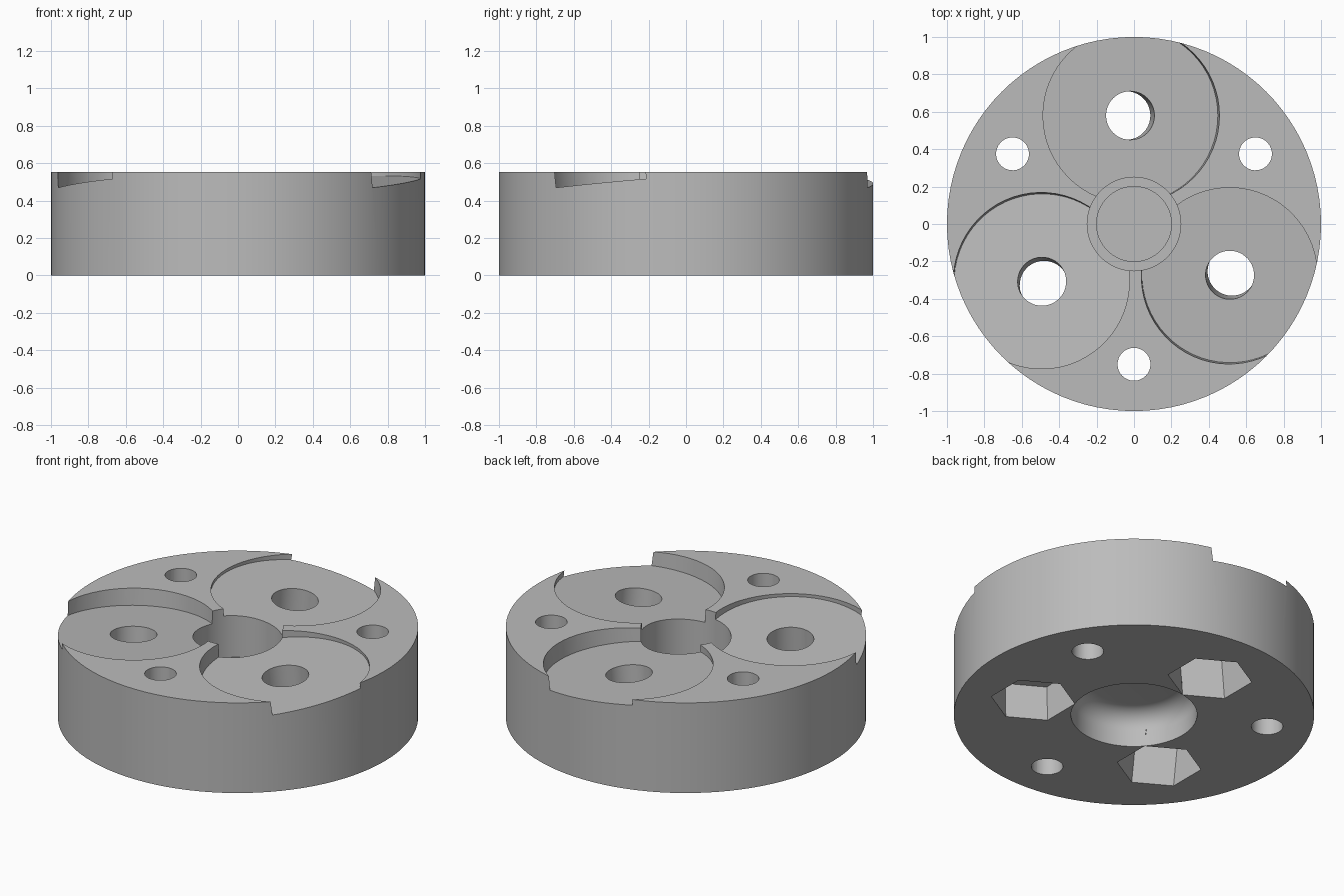
import bpy, bmesh, math
from mathutils import Matrix, Vector

old = bpy.data.objects.get("Cube")
if old:
    bpy.data.objects.remove(old, do_unlink=True)

HEIGHT = 0.552
TILT = math.radians(5)
POCKET_CENTRE = Vector((-0.02, 0.58, HEIGHT - 0.06))

grey = bpy.data.materials.new("plain grey")
grey.use_nodes = True
grey.diffuse_color = (0.5, 0.5, 0.5, 1)
grey.node_tree.nodes["Principled BSDF"].inputs["Base Color"].default_value = (0.5, 0.5, 0.5, 1)


def add_object(name, bm):
    bmesh.ops.recalc_face_normals(bm, faces=bm.faces[:])
    mesh = bpy.data.meshes.new(name)
    bm.to_mesh(mesh)
    bm.free()
    mesh.materials.append(grey)
    obj = bpy.data.objects.new(name, mesh)
    bpy.context.collection.objects.link(obj)
    return obj


def lathe(name, profile, steps):
    bm = bmesh.new()
    verts = [bm.verts.new((r, 0, z)) for r, z in profile]
    edges = [bm.edges.new(pair) for pair in zip(verts, verts[1:])]
    bmesh.ops.spin(bm, geom=verts + edges, cent=(0, 0, 0), axis=(0, 0, 1),
                   angle=math.tau, steps=steps, use_duplicate=False)
    bmesh.ops.remove_doubles(bm, verts=bm.verts[:], dist=0.0001)
    return add_object(name, bm)


def cutter(name, radius, low, high, sides, matrix):
    bm = bmesh.new()
    place = matrix @ Matrix.Translation((0, 0, (low + high) / 2))
    bmesh.ops.create_cone(bm, cap_ends=True, segments=sides, radius1=radius,
                          radius2=radius, depth=high - low, matrix=place)
    obj = add_object(name, bm)
    obj.hide_render = True
    return obj


# Disc with a rounded cup below and a stepped blind bore above
fillet = 0.11
cup = [(0.24 + fillet * math.sin(a), 0.1 + fillet * math.cos(a))
       for a in (i * math.pi / 16 for i in range(9))]
profile = ([(0, 0.21)] + cup +
           [(0.35, 0), (1, 0), (1, HEIGHT), (0.25, HEIGHT),
            (0.25, 0.25), (0.2, 0.25), (0.2, 0.23), (0, 0.23)])
disc = lathe("slotted_disc", profile, 96)

# Tilted pockets, bolt holes and hexagonal nut seats, with upright pin holes
tools = []
for i in range(3):
    turn = Matrix.Rotation(math.tau * i / 3, 4, 'Z')
    tilted = turn @ Matrix.Translation(POCKET_CENTRE) @ Matrix.Rotation(TILT, 4, 'Y')
    base = -POCKET_CENTRE.z
    hex_turn = tilted @ Matrix.Rotation(math.pi / 2, 4, 'Z')
    tools.append(cutter("pocket_cutter", 0.47, 0, 0.3, 64, tilted))
    tools.append(cutter("bolt_hole_cutter", 0.13, base - 0.1, 0.1, 40, tilted))
    tools.append(cutter("nut_seat_cutter", 0.235, base - 0.1, base + 0.24, 6, hex_turn
                        @ Matrix.Rotation(math.pi / 6 * 3, 4, 'Z')))
    pin = Matrix.Rotation(math.radians(30 + 120 * i), 4, 'Z') @ Matrix.Translation((0.75, 0, 0))
    tools.append(cutter("pin_hole_cutter", 0.088, -0.1, 0.7, 32, pin))

bpy.ops.object.select_all(action='DESELECT')
bpy.context.view_layer.objects.active = disc
disc.select_set(True)
for tool in tools:
    mod = disc.modifiers.new("cut", 'BOOLEAN')
    mod.operation = 'DIFFERENCE'
    mod.solver = 'EXACT'
    mod.object = tool
    bpy.ops.object.modifier_apply(modifier=mod.name)
    bpy.data.objects.remove(tool, do_unlink=True)

bpy.ops.object.shade_smooth_by_angle(angle=math.radians(30))
